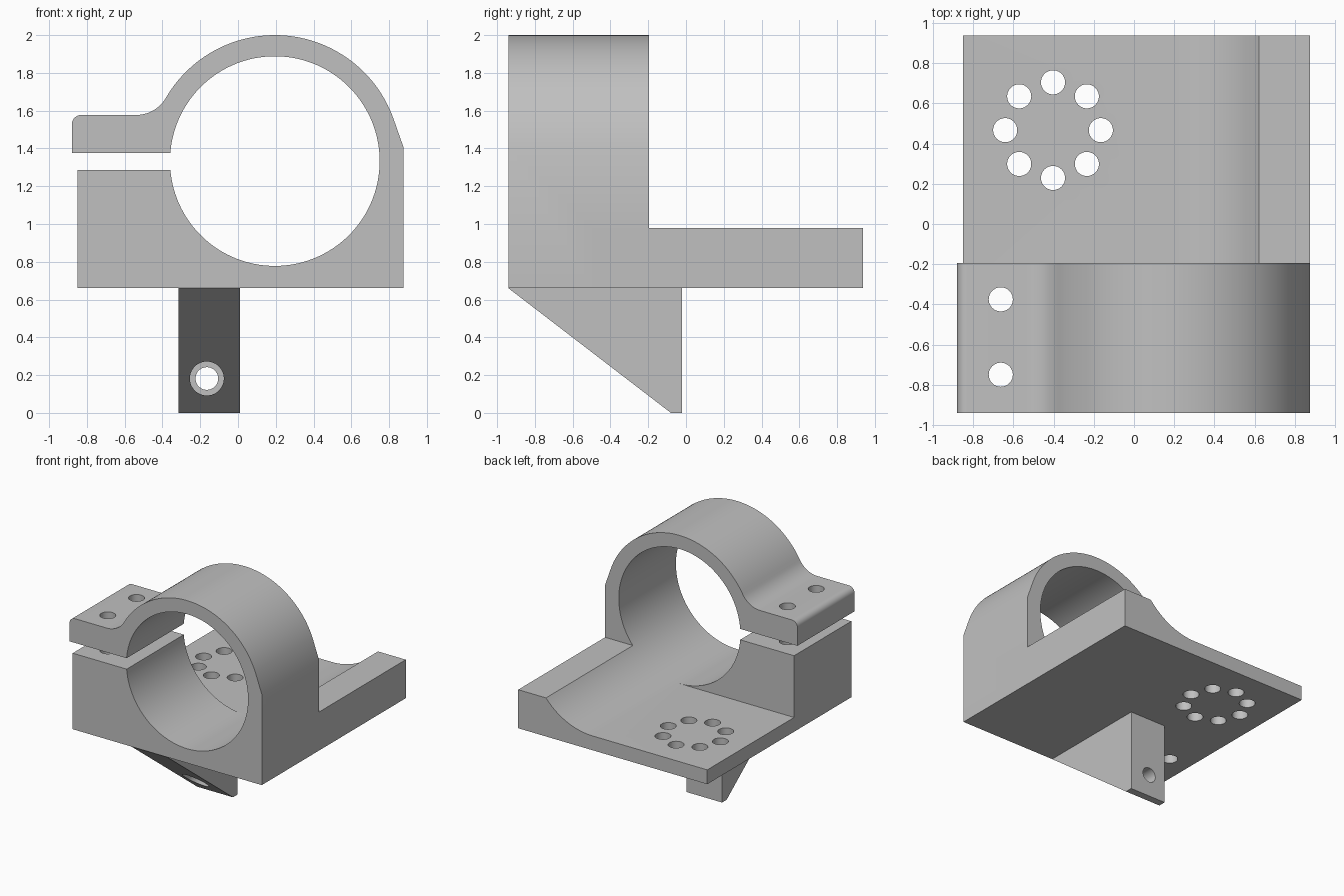
import bpy, bmesh
from math import sin, cos, radians, tau
from mathutils import Matrix, Vector

if "Cube" in bpy.data.objects:
    bpy.data.objects.remove(bpy.data.objects["Cube"])

grey = bpy.data.materials.new("plain grey")
grey.use_nodes = True
COLOUR = (0.53, 0.53, 0.53, 1)
grey.diffuse_color = COLOUR
grey.node_tree.nodes["Principled BSDF"].inputs["Base Color"].default_value = COLOUR

# Shared dimensions
FRONT, CLAMP_BACK, BACK = -0.94, -0.195, 0.937
LEFT, RIGHT, BASE, RIM, FLOOR = -0.85, 0.875, 0.66, 0.978, 0.778
BORE_X, BORE_Z, BORE_R, OUTER_R = 0.195, 1.333, 0.555, 0.667


def arc(cx, cz, r, start, end, steps):
    angles = [radians(start + (end - start) * i / steps) for i in range(steps + 1)]
    return [(cx + r * cos(a), cz + r * sin(a)) for a in angles]


def circle(cx, cz, r, steps):
    return arc(cx, cz, r, -90, 270, steps)[:-1]


def extrude(name, outline, start, end, axis="y"):
    """Extrude a 2D outline along one axis between start and end."""
    place = {"x": lambda a, b: (start, a, b),
             "y": lambda a, b: (a, start, b),
             "z": lambda a, b: (a, b, start)}[axis]
    step = Vector([end - start if axis == k else 0 for k in "xyz"])
    bm = bmesh.new()
    face = bm.faces.new([bm.verts.new(place(a, b)) for a, b in outline])
    made = bmesh.ops.extrude_face_region(bm, geom=[face])["geom"]
    bmesh.ops.translate(bm, vec=step, verts=[v for v in made if isinstance(v, bmesh.types.BMVert)])
    bmesh.ops.recalc_face_normals(bm, faces=bm.faces)
    mesh = bpy.data.meshes.new(name)
    bm.to_mesh(mesh)
    bm.free()
    mesh.materials.append(grey)
    obj = bpy.data.objects.new(name, mesh)
    bpy.context.collection.objects.link(obj)
    return obj


def rect(a0, a1, b0, b1):
    return [(a0, b0), (a1, b0), (a1, b1), (a0, b1)]


def combine(target, tool, operation="DIFFERENCE"):
    """Apply a boolean and discard the helper."""
    tool.hide_render = True
    mod = target.modifiers.new("boolean", "BOOLEAN")
    mod.operation, mod.solver, mod.object = operation, "EXACT", tool
    bpy.ops.object.select_all(action="DESELECT")
    bpy.context.view_layer.objects.active = target
    target.select_set(True)
    bpy.ops.object.modifier_apply(modifier=mod.name)
    bpy.data.objects.remove(tool)


def smooth(obj):
    bpy.ops.object.select_all(action="DESELECT")
    bpy.context.view_layer.objects.active = obj
    obj.select_set(True)
    bpy.ops.object.shade_smooth_by_angle(angle=radians(25))


# Clamp outline: flat right side, round top, fillet and rounded tab
outline = [(LEFT, BASE), (RIGHT, BASE), (RIGHT, 1.41)]
outline += arc(BORE_X, BORE_Z, OUTER_R, 19.4, 149.8, 56)
outline += arc(-0.54, 1.76, 0.183, -30.2, -90, 14)
outline += arc(-0.83, 1.527, 0.05, 90, 180, 8)
outline += [(-0.88, BORE_Z), (LEFT, BORE_Z)]
clamp = extrude("clamp_body", outline, FRONT, CLAMP_BACK)

# Rear plate joined to the clamp, then lowered beside the bore
plate = extrude("rear_plate", rect(LEFT, RIGHT, BASE, RIM), CLAMP_BACK - 0.3, BACK)
combine(clamp, plate, "UNION")
combine(clamp, extrude("plate_step", rect(-1, BORE_X, FLOOR, 1.2), CLAMP_BACK, 1))

# Bore and clamping slot
combine(clamp, extrude("bore", circle(BORE_X, BORE_Z, BORE_R, 120), -1.1, 1.1))
combine(clamp, extrude("slot", rect(-1, 0, 1.287, 1.377), -1.1, 0))

# Two bolt holes through the tab and a ring of eight through the plate
spots = [(-0.663, -0.375), (-0.663, -0.75)]
spots += [(-0.403 + 0.238 * cos(tau * i / 8), 0.467 + 0.238 * sin(tau * i / 8)) for i in range(8)]
for x, y in spots:
    combine(clamp, extrude("bolt_hole", circle(x, y, 0.06, 40), 0.5, 1.8, "z"))

# Wedge-shaped support post with a counterbored hole
wedge = [(FRONT, BASE), (-0.02, BASE), (-0.02, 0), (-0.08, 0)]
post = extrude("support_post", wedge, -0.315, 0.01, "x")
combine(post, extrude("counterbore", circle(-0.165, 0.182, 0.09, 48), -0.9, -0.14))
combine(post, extrude("pin_hole", circle(-0.165, 0.182, 0.06, 40), -0.9, 0.1))

for part in (clamp, post):
    smooth(part)
